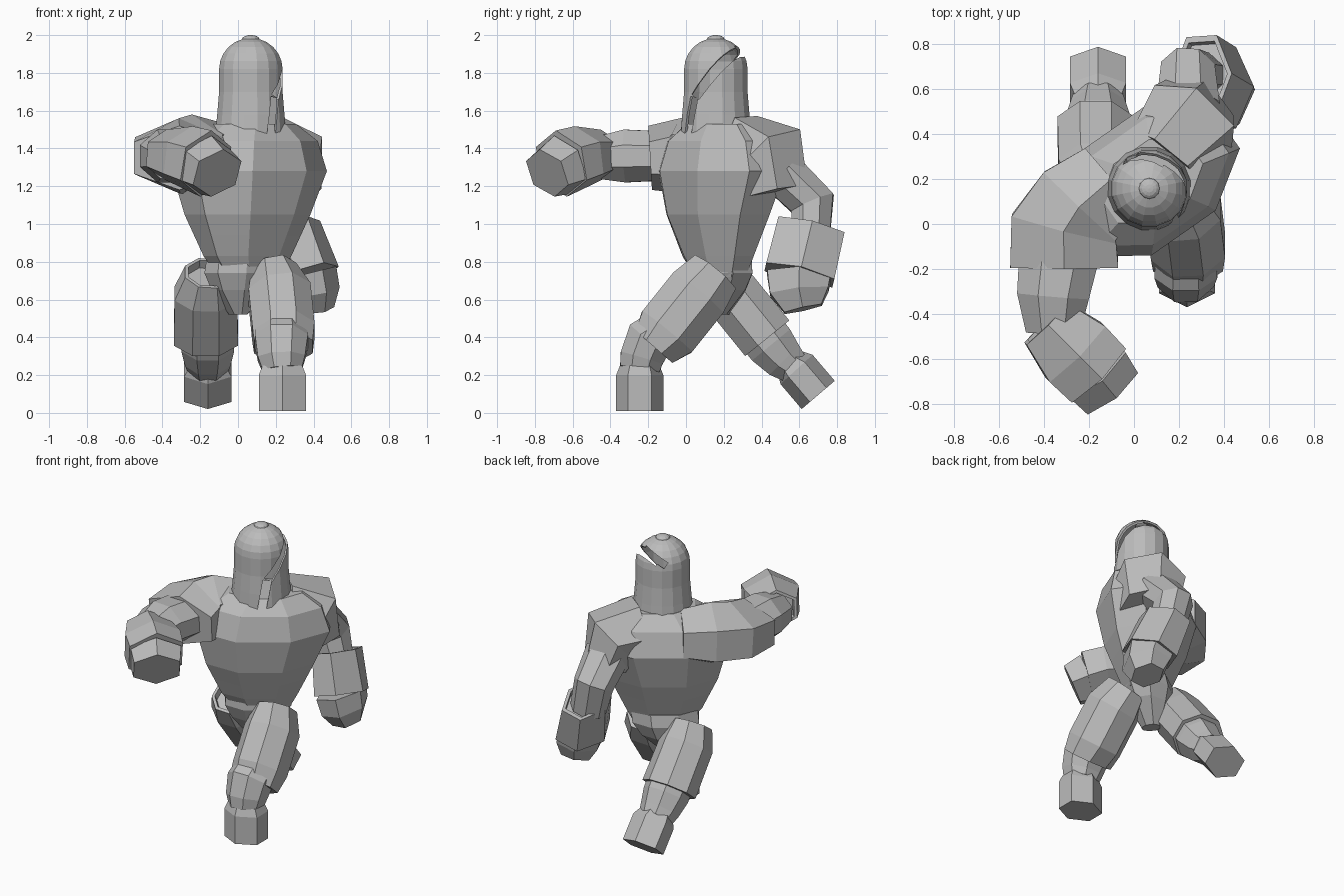
import bpy, bmesh, math
from mathutils import Vector, Matrix

X, Z = Vector((1, 0, 0)), Vector((0, 0, 1))

if "Cube" in bpy.data.objects:
    bpy.data.objects.remove(bpy.data.objects["Cube"], do_unlink=True)

grey = bpy.data.materials.new("plain grey")
grey.use_nodes = True
grey.diffuse_color = (0.5, 0.5, 0.5, 1)
grey.node_tree.nodes["Principled BSDF"].inputs["Base Color"].default_value = grey.diffuse_color


def finish(name, bm):
    bmesh.ops.recalc_face_normals(bm, faces=bm.faces)
    mesh = bpy.data.meshes.new(name)
    bm.to_mesh(mesh)
    bm.free()
    mesh.materials.append(grey)
    obj = bpy.data.objects.new(name, mesh)
    bpy.context.collection.objects.link(obj)
    return obj


def ring(bm, centre, u, v, a, b, sides, turn):
    """Polygon whose half extents along u and v are a and b."""
    angles = [math.tau * (i + turn) / sides for i in range(sides)]
    ca = max(abs(math.cos(t)) for t in angles)
    sa = max(abs(math.sin(t)) for t in angles)
    return [bm.verts.new(centre + u * (a * math.cos(t) / ca) + v * (b * math.sin(t) / sa))
            for t in angles]


def bridge(bm, rings):
    for low, high in zip(rings, rings[1:]):
        for i in range(len(low)):
            j = (i + 1) % len(low)
            bm.faces.new((low[i], low[j], high[j], high[i]))


def limb(name, sections, hint=X, sides=8, turn=0.5, lip=False, axis=None):
    """Loft through (x, y, z, half a, half b); a lip recesses the first end."""
    bm = bmesh.new()
    pts = [Vector(s[:3]) for s in sections]
    rings = []
    for i, s in enumerate(sections):
        d = axis or pts[min(i + 1, len(pts) - 1)] - pts[max(i - 1, 0)]
        d = d.normalized()
        u = (hint - d * hint.dot(d)).normalized()
        v = d.cross(u)
        if lip and i == 0:
            for scale, sink in ((0.85, 0.05), (0.85, 0)):
                rings.append(ring(bm, pts[0] + d * sink, u, v, s[3] * scale, s[4] * scale, sides, turn))
        rings.append(ring(bm, pts[i], u, v, s[3], s[4], sides, turn))
    bridge(bm, rings)
    bm.faces.new(rings[0])
    bm.faces.new(rings[-1])
    return finish(name, bm)


# Twisted torso and pelvis
twist = Matrix.Rotation(math.radians(35), 3, "Z") @ X
limb("torso", [
    (0.06, 0.18, 0.72, 0.17, 0.11),
    (0.05, 0.17, 0.83, 0.24, 0.15),
    (0.05, 0.17, 0.94, 0.29, 0.19),
    (0.05, 0.17, 1.05, 0.34, 0.23),
    (0.06, 0.19, 1.28, 0.42, 0.28),
    (0.07, 0.19, 1.44, 0.36, 0.24),
    (0.08, 0.19, 1.53, 0.23, 0.16)], hint=twist, sides=8, axis=Z)
limb("pelvis", [
    (0.00, 0.17, 0.52, 0.04, 0.06),
    (0.02, 0.18, 0.65, 0.16, 0.12),
    (0.03, 0.18, 0.74, 0.21, 0.15),
    (0.04, 0.18, 0.82, 0.21, 0.14)], hint=twist, axis=Z)

# Forward-reaching right arm
limb("right_shoulder_guard", [
    (-0.10, 0.20, 1.37, 0.17, 0.18),
    (-0.24, 0.08, 1.37, 0.21, 0.22),
    (-0.31, -0.02, 1.36, 0.20, 0.24),
    (-0.31, -0.19, 1.35, 0.17, 0.24)], hint=Z, sides=6, turn=0)
limb("right_upper_arm", [
    (-0.33, -0.12, 1.36, 0.13, 0.18),
    (-0.36, -0.32, 1.36, 0.14, 0.16),
    (-0.36, -0.48, 1.35, 0.11, 0.12)], hint=Z)
limb("right_gauntlet", [
    (-0.39, -0.44, 1.37, 0.13, 0.13),
    (-0.26, -0.57, 1.35, 0.17, 0.175),
    (-0.17, -0.66, 1.32, 0.18, 0.17)], hint=Z, sides=6, turn=0, lip=True)
limb("right_fist", [
    (-0.18, -0.65, 1.315, 0.165, 0.16),
    (-0.11, -0.735, 1.27, 0.135, 0.145)], hint=Z, sides=6, turn=0)

# Lowered left arm, its guard facing along the shoulder line
limb("left_shoulder_guard", [
    (0.14, 0.30, 1.38, 0.19, 0.19),
    (0.26, 0.45, 1.35, 0.24, 0.18),
    (0.28, 0.49, 1.17, 0.20, 0.13)], hint=Z.cross(twist), sides=6, turn=0)
limb("left_upper_arm", [
    (0.24, 0.51, 1.27, 0.14, 0.12),
    (0.24, 0.67, 1.11, 0.12, 0.12),
    (0.29, 0.66, 0.92, 0.11, 0.10)])
limb("left_gauntlet", [
    (0.30, 0.66, 0.98, 0.14, 0.18),
    (0.375, 0.60, 0.73, 0.165, 0.185)], sides=6, turn=0, lip=True)
limb("left_fist", [
    (0.375, 0.60, 0.74, 0.15, 0.17),
    (0.40, 0.60, 0.64, 0.14, 0.155),
    (0.41, 0.62, 0.55, 0.10, 0.10)], sides=6, turn=0)

# Planted left leg
limb("left_thigh_guard", [
    (0.19, 0.15, 0.74, 0.12, 0.14),
    (0.22, 0.06, 0.63, 0.165, 0.17),
    (0.24, -0.10, 0.43, 0.165, 0.17),
    (0.24, -0.17, 0.35, 0.155, 0.13)], lip=True)
limb("left_shin", [
    (0.23, -0.08, 0.46, 0.13, 0.12),
    (0.23, -0.20, 0.38, 0.14, 0.13),
    (0.23, -0.235, 0.29, 0.125, 0.115),
    (0.235, -0.245, 0.23, 0.105, 0.105)])
limb("left_foot", [
    (0.235, -0.245, 0.25, 0.105, 0.105),
    (0.235, -0.245, 0.20, 0.125, 0.125),
    (0.235, -0.245, 0.01, 0.125, 0.125)], sides=6, axis=-Z)

# Trailing right leg
limb("right_thigh_guard", [
    (-0.16, 0.16, 0.74, 0.12, 0.13),
    (-0.17, 0.24, 0.63, 0.165, 0.15),
    (-0.17, 0.43, 0.395, 0.17, 0.15)], lip=True)
limb("right_shin", [
    (-0.16, 0.34, 0.50, 0.14, 0.13),
    (-0.16, 0.45, 0.36, 0.14, 0.13),
    (-0.16, 0.52, 0.28, 0.12, 0.11),
    (-0.16, 0.57, 0.24, 0.105, 0.09)])
limb("right_foot", [
    (-0.16, 0.55, 0.26, 0.105, 0.09),
    (-0.16, 0.585, 0.23, 0.125, 0.115),
    (-0.16, 0.70, 0.095, 0.125, 0.115)], sides=6)

# Hollow helmet
centre = Vector((0.068, 0.158, 0))
bm = bmesh.new()
profile = [(1.50, 0.186), (1.58, 0.178), (1.70, 0.168), (1.82, 0.168)]
for step in range(1, 6):
    t = math.radians(step * 15)
    profile.append((1.82 + 0.165 * math.sin(t), 0.168 * math.cos(t)))
Y = Z.cross(X)
rings = [ring(bm, centre + Z * z, X, Y, r, r, 16, 0.5) for z, r in profile]
bridge(bm, rings)
bm.faces.new(rings[-1])
# Lower edge dips toward the face
face_dir = Vector((0.55, -0.83, 0))
for vert in rings[0]:
    dip = max(0, (vert.co - centre).dot(face_dir) / 0.182)
    vert.co.z -= 0.06 * dip ** 3
helmet = finish("helmet", bm)
shell = helmet.modifiers.new("thickness", "SOLIDIFY")
shell.thickness = 0.014
shell.offset = -1


# Curling face slit: tilted slots that sweep over the left side to the back
def slot(name, start, end, outward, width, depth):
    along = (end - start).normalized()
    out = (outward - along * outward.dot(along)).normalized()
    side = along.cross(out)
    frame = Matrix((along, out, side)).transposed().to_4x4()
    frame.translation = (start + end) / 2
    bm = bmesh.new()
    bmesh.ops.create_cube(bm, size=1)
    bmesh.ops.scale(bm, vec=((end - start).length, depth, width), verts=bm.verts)
    bmesh.ops.transform(bm, matrix=frame, verts=bm.verts)
    cutter = finish(name, bm)
    cutter.hide_render = True
    cut = helmet.modifiers.new(name, "BOOLEAN")
    cut.operation = "DIFFERENCE"
    cut.object = cutter
    return cutter


low, mid = Vector((0.16, 0.01, 1.40)), Vector((0.19, 0.05, 1.67))
high, back = Vector((0.12, 0.32, 1.95)), Vector((-0.05, 0.31, 1.87))
cutters = [slot("lower_slot", low, mid, Vector((0.55, -0.8, 0)), 0.055, 0.14),
           slot("upper_slot", mid, high, Vector((0.85, 0.1, 0.5)), 0.055, 0.26),
           slot("back_slot", high, back, Vector((0.1, 0.8, 0.5)), 0.045, 0.16)]
bpy.context.view_layer.update()
graph = bpy.context.evaluated_depsgraph_get()
cut_mesh = bpy.data.meshes.new_from_object(helmet.evaluated_get(graph))
helmet.modifiers.clear()
helmet.data = cut_mesh
for cutter in cutters:
    bpy.data.objects.remove(cutter, do_unlink=True)

# Button on the crown
bm = bmesh.new()
bmesh.ops.create_uvsphere(bm, u_segments=12, v_segments=8, radius=0.047)
bmesh.ops.scale(bm, vec=(1, 1, 0.5), verts=bm.verts)
bmesh.ops.translate(bm, vec=centre + Z * 1.977, verts=bm.verts)
finish("crown_button", bm)
